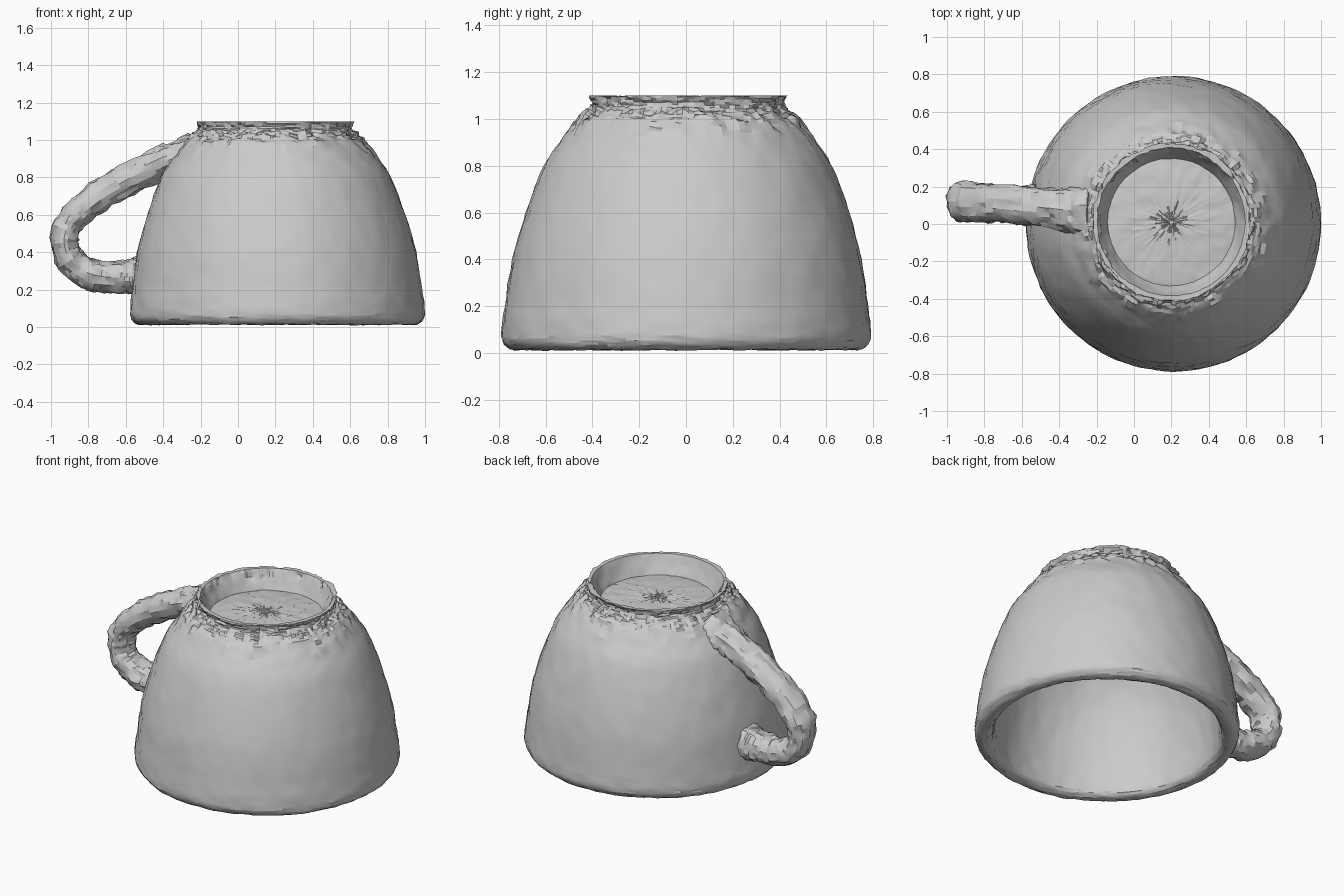
import bpy, bmesh, math, random
from mathutils import Vector, noise

if "Cube" in bpy.data.objects:
    bpy.data.objects.remove(bpy.data.objects["Cube"])

random.seed(4)


def spline(points, steps):
    """Catmull-Rom curve through points of any dimension."""
    p = [points[0]] + list(points) + [points[-1]]
    out = []
    for i in range(1, len(p) - 2):
        a, b, c, d = p[i - 1:i + 3]
        for s in range(steps):
            t = s / steps
            out.append([0.5 * (2 * q + (r - o) * t + (2 * o - 5 * q + 4 * r - u) * t * t
                        + (3 * q - o - 3 * r + u) * t ** 3) for o, q, r, u in zip(a, b, c, d)])
    out.append(list(points[-1]))
    return out


def skin(name, rings, close_ends=True):
    """Join rings of points into one surface."""
    bm = bmesh.new()
    loops = [[bm.verts.new(v) for v in ring] for ring in rings]
    n = len(loops[0])
    for a, b in zip(loops, loops[1:]):
        for i in range(n):
            j = (i + 1) % n
            bm.faces.new((a[i], a[j], b[j], b[i]))
    if close_ends:
        bm.faces.new(loops[0])
        bm.faces.new(loops[-1])
    bmesh.ops.recalc_face_normals(bm, faces=bm.faces)
    return bm


def finish(name, bm, amount):
    """Roughen the surface like worn clay; amount(co) gives the depth."""
    bm.normal_update()
    moves = [(v, v.normal * amount(v.co) * (noise.noise(v.co * 16) + random.uniform(-0.5, 0.5)))
             for v in bm.verts]
    for v, m in moves:
        v.co += m
        v.co.z = min(v.co.z, 1.1)
    mesh = bpy.data.meshes.new(name)
    bm.to_mesh(mesh)
    bm.free()
    obj = bpy.data.objects.new(name, mesh)
    bpy.context.collection.objects.link(obj)
    bpy.context.view_layer.objects.active = obj
    obj.select_set(True)
    bpy.ops.object.shade_smooth_by_angle(angle=math.radians(20))
    obj.select_set(False)


# Upturned cup: (radius, z) from the foot recess, over the foot, down the wall,
# round the lip and up the inside
recess = [(0.01, 0.995), (0.12, 0.995), (0.24, 0.99), (0.34, 0.98)]
foot = [(0.34, 0.98), (0.365, 1.03), (0.395, 1.1)]
outer = [(0.42, 1.1), (0.405, 1.06), (0.435, 1.03), (0.485, 0.985), (0.55, 0.9), (0.615, 0.8),
         (0.69, 0.6), (0.745, 0.4), (0.775, 0.2), (0.788, 0.09), (0.782, 0.045), (0.755, 0.018),
         (0.72, 0.014), (0.69, 0.03), (0.678, 0.07), (0.67, 0.2), (0.64, 0.4), (0.58, 0.6),
         (0.48, 0.77), (0.33, 0.86), (0.15, 0.89), (0.01, 0.895)]
profile = spline(recess, 4)[:-1] + spline(foot, 3) + spline(outer, 4)
SEG = 112
rings = []
for r, z in profile:
    cx = 0.212 - 0.012 * z
    rings.append([(cx + r * math.cos(2 * math.pi * i / SEG), r * math.sin(2 * math.pi * i / SEG)
                   + 0.01 * z, z) for i in range(SEG)])


def cup_rough(co):
    out = math.hypot(co.x - 0.21, co.y)
    near_foot = max(0, 1 - abs(co.z - 1.03) / 0.13) if out > 0.39 else 0
    return 0.005 + 0.016 * near_foot


finish("cup_body", skin("cup_body", rings), cup_rough)

# Handle: (x, y, z, thickness, width) along its centre line
path = [(-0.22, 0.06, 0.95, 0.09, 0.15), (-0.31, 0.07, 0.915, 0.085, 0.125),
        (-0.42, 0.085, 0.872, 0.085, 0.105), (-0.6, 0.10, 0.785, 0.083, 0.10),
        (-0.78, 0.115, 0.675, 0.082, 0.10), (-0.895, 0.12, 0.565, 0.076, 0.105),
        (-0.93, 0.12, 0.45, 0.072, 0.105), (-0.88, 0.12, 0.34, 0.078, 0.10),
        (-0.78, 0.115, 0.282, 0.084, 0.10), (-0.66, 0.105, 0.265, 0.085, 0.10),
        (-0.58, 0.10, 0.27, 0.095, 0.11), (-0.52, 0.10, 0.275, 0.105, 0.12)]
pts = spline(path, 5)
rings = []
for k, (x, y, z, th, wd) in enumerate(pts):
    a, b = pts[max(k - 1, 0)], pts[min(k + 1, len(pts) - 1)]
    tangent = Vector((b[0] - a[0], 0, b[2] - a[2])).normalized()
    side = Vector((0, 1, 0))
    up = tangent.cross(side)
    rings.append([Vector((x, y, z)) + side * wd * math.cos(t) + up * th * math.sin(t)
                  for t in (2 * math.pi * i / 24 for i in range(24))])
finish("handle", skin("handle", rings), lambda co: 0.014)
